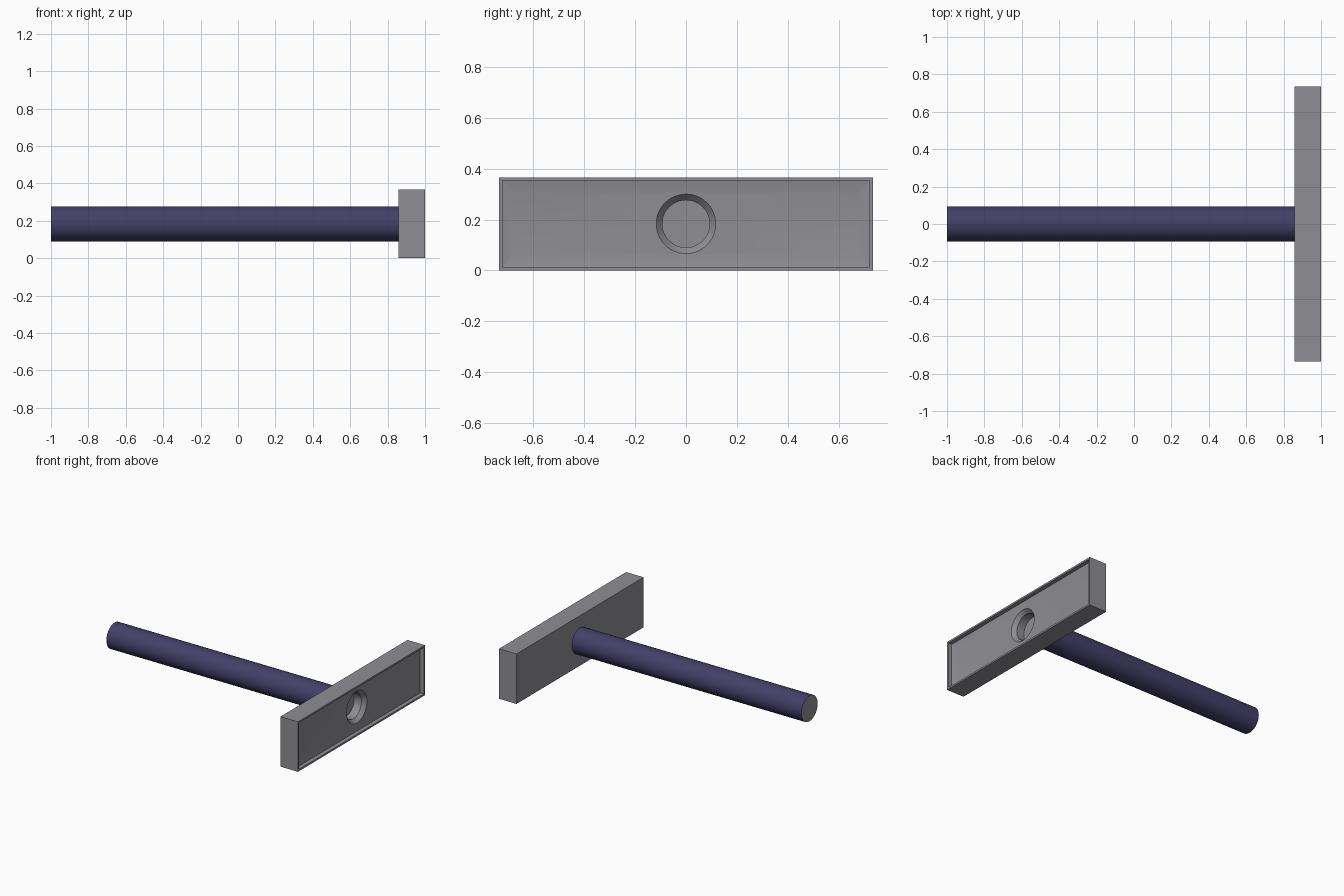
import bpy, bmesh, math

if "Cube" in bpy.data.objects:
    bpy.data.objects.remove(bpy.data.objects["Cube"])

BACK, FRONT = 0.858, 1.0        # head thickness along x
HALF_Y, HEIGHT = 0.735, 0.366
CZ = HEIGHT / 2
FLOOR = 0.962                   # x of the dished floor
SIDES = 48
R_GRIP, R_HOLE, R_SINK = 0.094, 0.093, 0.117


def rect(bm, x, inset):
    hy, hz = HALF_Y - inset, CZ - inset
    return [bm.verts.new((x, sy * hy, CZ + sz * hz))
            for sy, sz in ((-1, -1), (1, -1), (1, 1), (-1, 1))]


def ring(bm, x, r):
    return [bm.verts.new((x, r * math.cos(a), CZ + r * math.sin(a)))
            for a in (2 * math.pi * i / SIDES for i in range(SIDES))]


def skin(bm, loops):
    for a, b in zip(loops, loops[1:]):
        n = len(a)
        for i in range(n):
            bm.faces.new((a[i], a[(i + 1) % n], b[(i + 1) % n], b[i]))


def loop_edges(bm, loop):
    return [bm.edges.get((v, loop[(i + 1) % len(loop)])) for i, v in enumerate(loop)]


def material(name, color):
    mat = bpy.data.materials.new(name)
    mat.diffuse_color = (*color, 1)
    mat.use_nodes = True
    mat.node_tree.nodes["Principled BSDF"].inputs["Base Color"].default_value = mat.diffuse_color
    return mat


def finish(bm, name, mats):
    bmesh.ops.recalc_face_normals(bm, faces=bm.faces[:])
    mesh = bpy.data.meshes.new(name)
    bm.to_mesh(mesh)
    bm.free()
    for mat in mats:
        mesh.materials.append(mat)
    obj = bpy.data.objects.new(name, mesh)
    bpy.context.collection.objects.link(obj)
    bpy.ops.object.select_all(action='DESELECT')
    obj.select_set(True)
    bpy.context.view_layer.objects.active = obj
    bpy.ops.object.shade_smooth_by_angle(angle=math.radians(12))


grey = material("dark_grey", (0.275, 0.27, 0.29))
blue = material("handle_blue", (0.056, 0.051, 0.138))

# Head: block with a stepped, gently dished face and a countersunk socket
bm = bmesh.new()
frames = [rect(bm, BACK, 0), rect(bm, FRONT, 0), rect(bm, FRONT, 0.013),
          rect(bm, 0.97, 0.013), rect(bm, FLOOR, 0.063)]
skin(bm, frames)
bm.faces.new(frames[0])
socket = [ring(bm, FLOOR, R_SINK), ring(bm, 0.935, R_HOLE), ring(bm, 0.875, R_HOLE)]
skin(bm, socket)
bm.faces.new(socket[-1])
# dished floor between the frame and the socket
bmesh.ops.triangle_fill(bm, use_beauty=True, normal=(1, 0, 0),
                        edges=loop_edges(bm, frames[-1]) + loop_edges(bm, socket[0]))
finish(bm, "head", [grey])

# Handle: blue rod with grey ends
bm = bmesh.new()
rod = [ring(bm, -1.0, R_GRIP), ring(bm, BACK, R_GRIP)]
skin(bm, rod)
for end in rod:
    bm.faces.new(end).material_index = 1
finish(bm, "handle", [blue, grey])
